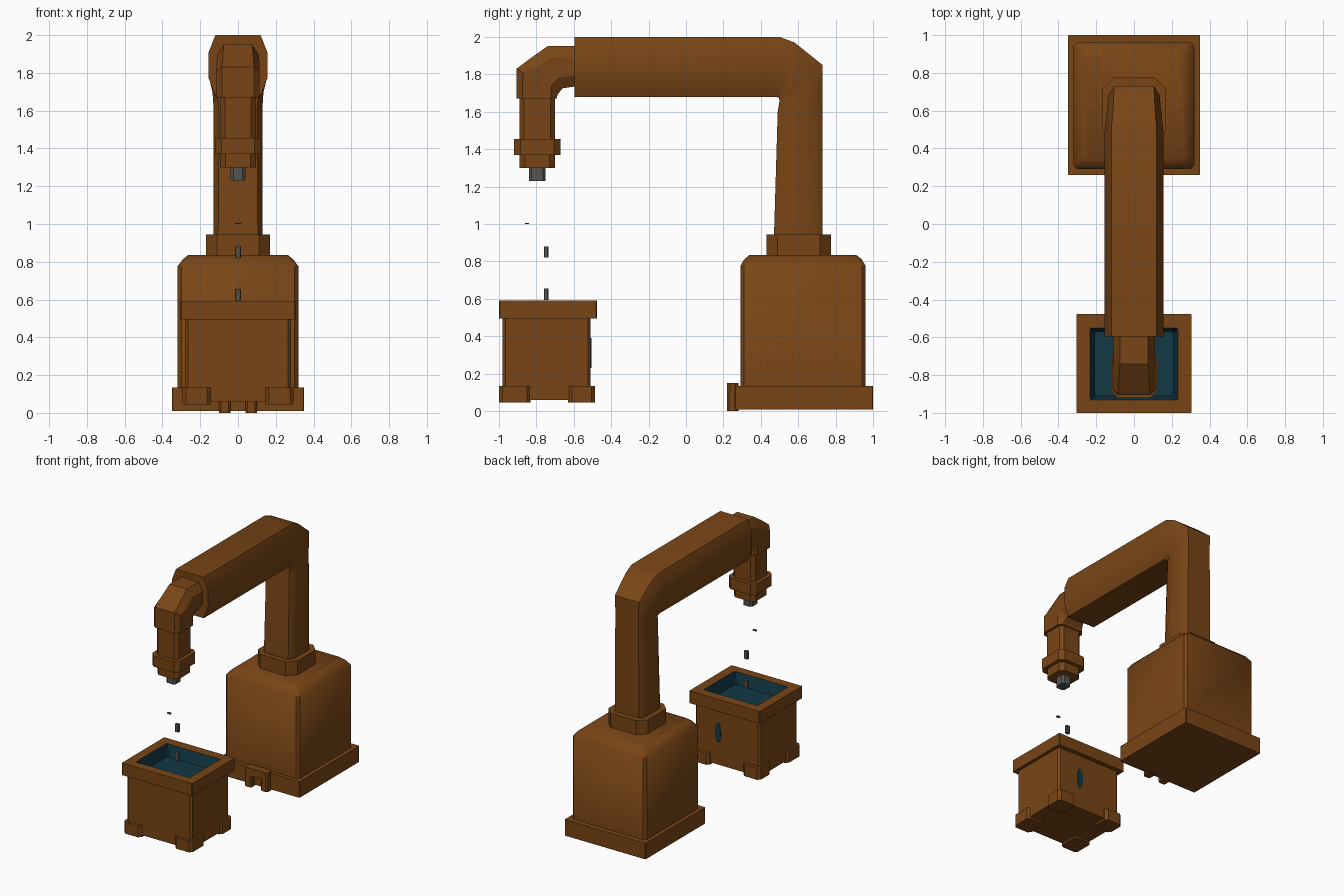
import bpy, bmesh, math
from mathutils import Vector

cube = bpy.data.objects.get("Cube")
if cube:
    bpy.data.objects.remove(cube)


def material(name, rgb):
    m = bpy.data.materials.new(name)
    m.use_nodes = True
    m.diffuse_color = (*rgb, 1)
    m.node_tree.nodes["Principled BSDF"].inputs["Base Color"].default_value = (*rgb, 1)
    return m


BROWN = material("rust brown", (0.19, 0.06, 0.008))
TEAL = material("dark teal", (0.006, 0.04, 0.06))
GREY = material("dull grey", (0.09, 0.09, 0.08))


def finish(name, bm, mats, angle=30):
    bmesh.ops.recalc_face_normals(bm, faces=bm.faces)
    me = bpy.data.meshes.new(name)
    bm.to_mesh(me)
    bm.free()
    ob = bpy.data.objects.new(name, me)
    bpy.context.collection.objects.link(ob)
    for m in mats:
        me.materials.append(m)
    bpy.ops.object.select_all(action="DESELECT")
    ob.select_set(True)
    bpy.context.view_layer.objects.active = ob
    bpy.ops.object.shade_smooth_by_angle(angle=math.radians(angle))
    return ob


def loft(name, rings, mats=(BROWN,), x=0, accent_from=None, angle=30):
    """Skin eight-sided sections; each ring is (start yz, end yz, half width, x cut, lengthwise cut)."""
    bm = bmesh.new()
    loops = []
    for a, b, w, cx, cl in rings:
        a, b = Vector((x, *a)), Vector((x, *b))
        d = (b - a).normalized()
        half = [(w - cx, a), (w, a + d * cl), (w, b - d * cl), (w - cx, b)]
        pts = [p + Vector((s, 0, 0)) for s, p in half]
        pts += [p - Vector((s, 0, 0)) for s, p in reversed(half)]
        loops.append([bm.verts.new(p) for p in pts])
    for k, (lo, hi) in enumerate(zip(loops, loops[1:])):
        for i in range(8):
            j = (i + 1) % 8
            f = bm.faces.new((lo[i], lo[j], hi[j], hi[i]))
            f.material_index = int(accent_from is not None and k >= accent_from)
    bm.faces.new(loops[0])
    cap = bm.faces.new(loops[-1])
    cap.material_index = int(accent_from is not None)
    return finish(name, bm, mats, angle)


def level(z, y0, y1, w, cut):
    return ((y0, z), (y1, z), w, cut, cut)


def block(name, z0, z1, y0, y1, w, cut=0.004, mat=BROWN, x=0):
    return loft(name, [level(z0, y0, y1, w, cut), level(z1, y0, y1, w, cut)], (mat,), x)


# Pedestal: plinth, housing with sloped shoulders, collar
block("plinth", 0.01, 0.135, 0.26, 1.0, 0.35)
loft("housing", [level(0.13, 0.29, 0.96, 0.32, 0.02),
                 level(0.775, 0.29, 0.96, 0.32, 0.02),
                 level(0.81, 0.31, 0.94, 0.295, 0.03),
                 level(0.835, 0.34, 0.91, 0.265, 0.03)], angle=40)
block("column_collar", 0.82, 0.945, 0.43, 0.775, 0.17, 0.06)

# Cable bracket on the front of the plinth
block("bracket_bridge", 0.09, 0.15, 0.22, 0.28, 0.10, 0.015)
for side, s in (("left", 1), ("right", -1)):
    block("bracket_leg_" + side, 0.0, 0.10, 0.22, 0.28, 0.03, 0.01, x=0.07 * s)

# Column, elbow and boom in one skin
loft("column_and_boom", [
    ((0.47, 0.93), (0.73, 0.93), 0.13, 0.025, 0.04),
    ((0.49, 1.60), (0.73, 1.75), 0.13, 0.03, 0.05),
    ((0.50, 1.66), (0.73, 1.85), 0.135, 0.03, 0.06),
    ((0.495, 1.675), (0.58, 1.97), 0.148, 0.035, 0.08),
    ((0.48, 1.68), (0.50, 2.0), 0.155, 0.035, 0.09),
    ((-0.595, 1.68), (-0.595, 2.0), 0.155, 0.035, 0.09)], angle=35)

# Down-turned head
loft("head_elbow", [
    ((-0.56, 1.74), (-0.56, 1.95), 0.11, 0.035, 0.06),
    ((-0.66, 1.725), (-0.74, 1.95), 0.11, 0.035, 0.06),
    ((-0.68, 1.70), (-0.825, 1.89), 0.115, 0.035, 0.06),
    ((-0.687, 1.69), (-0.905, 1.83), 0.115, 0.03, 0.04),
    ((-0.69, 1.67), (-0.905, 1.67), 0.115, 0.03, 0.03)], angle=25)
block("head_neck", 1.44, 1.68, -0.89, -0.70, 0.095, 0.025)
block("head_collar", 1.37, 1.455, -0.92, -0.67, 0.122, 0.035)
block("head_tip", 1.30, 1.38, -0.89, -0.70, 0.095, 0.03)
block("nozzle", 1.23, 1.31, -0.84, -0.75, 0.04, 0.015, GREY)

# Falling pieces beneath the nozzle
block("chip", 1.0, 1.006, -0.86, -0.84, 0.016, 0.004)
for tag, z in (("upper", 0.82), ("lower", 0.595)):
    block("drop_" + tag, z, z + 0.06, -0.76, -0.735, 0.016, 0.005, GREY)

# Tub: walls, overhanging rim and lined basin
loft("tub", [level(0.06, -0.98, -0.51, 0.28, 0.015),
             level(0.495, -0.98, -0.51, 0.28, 0.015),
             level(0.495, -1.0, -0.475, 0.305, 0.005),
             level(0.59, -1.0, -0.475, 0.305, 0.005),
             level(0.59, -0.93, -0.55, 0.232, 0.005),
             level(0.50, -0.91, -0.57, 0.21, 0.01)],
     (BROWN, TEAL), accent_from=4)

# Tub feet
for end, y0, y1 in (("front", -1.0, -0.83), ("back", -0.63, -0.485)):
    for side, s in (("left", 1), ("right", -1)):
        block(f"tub_foot_{end}_{side}", 0.045, 0.135, y0, y1, 0.075, 0.02, x=0.22 * s)

# Oval window on the back of the tub
bm = bmesh.new()
bmesh.ops.create_cone(bm, cap_ends=True, segments=16, radius1=1, radius2=1, depth=1)
for v in bm.verts:
    v.co = Vector((0.08 + v.co.x * 0.025, -0.51 + v.co.z * 0.008, 0.31 + v.co.y * 0.08))
finish("tub_window", bm, (TEAL,))
